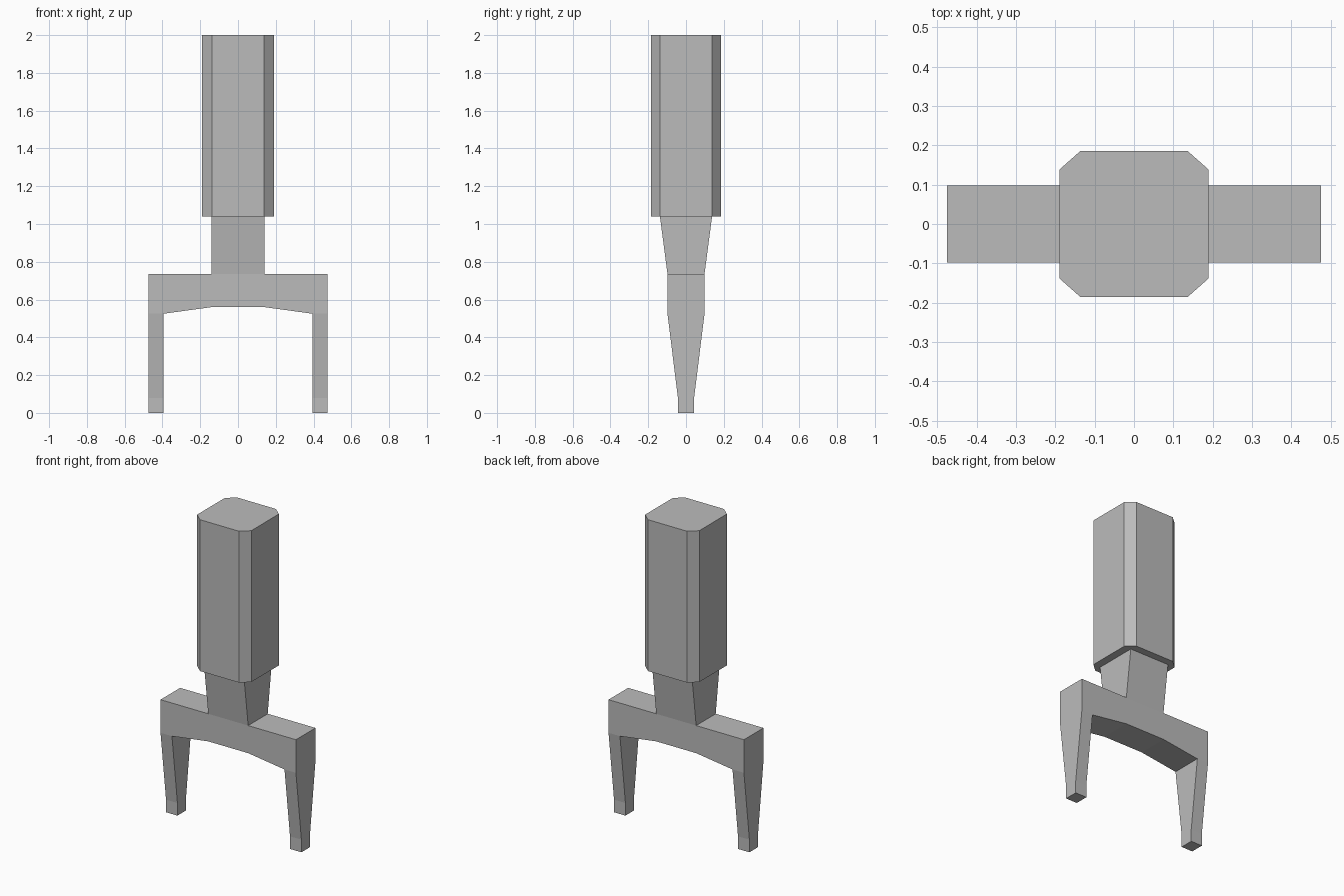
import bpy
import bmesh

cube = bpy.data.objects.get("Cube")
if cube:
    bpy.data.objects.remove(cube)

grey = bpy.data.materials.new("plain_grey")
grey.use_nodes = True
colour = (0.5, 0.5, 0.5, 1)
grey.diffuse_color = colour
grey.node_tree.nodes["Principled BSDF"].inputs["Base Color"].default_value = colour


def finish(name, bm):
    bmesh.ops.remove_doubles(bm, verts=bm.verts, dist=1e-4)
    bmesh.ops.recalc_face_normals(bm, faces=bm.faces)
    mesh = bpy.data.meshes.new(name)
    bm.to_mesh(mesh)
    bm.free()
    mesh.materials.append(grey)
    obj = bpy.data.objects.new(name, mesh)
    bpy.context.collection.objects.link(obj)
    return obj


def prism(bm, front):
    """Thicken a front outline of (x, z) points to the depth at each height."""
    rings = [[bm.verts.new((x, s * depth(z), z)) for x, z in front] for s in (-1, 1)]
    bm.faces.new(rings[0])
    bm.faces.new(rings[1])
    return rings


# Half thickness of the fork at each height
LEVELS = [(0, 0.043), (0.08, 0.043), (0.525, 0.098), (0.735, 0.098), (1.04, 0.138)]


def depth(z):
    for (z0, d0), (z1, d1) in zip(LEVELS, LEVELS[1:]):
        if z <= z1:
            return d0 + (d1 - d0) * (z - z0) / (z1 - z0)
    return LEVELS[-1][1]


# Fork: front panels of the neck, crossbar and two tapering prongs
foot, ankle, knee, shoulder, collar = [z for z, _ in LEVELS]
neck_x, inner, outer, arch = 0.14, 0.395, 0.475, 0.56
half_panels = [
    [(0, shoulder), (neck_x, shoulder), (neck_x, collar), (0, collar)],
    [(0, arch), (neck_x, arch), (neck_x, shoulder), (0, shoulder)],
    [(neck_x, arch), (inner, knee), (inner, shoulder), (neck_x, shoulder)],
    [(inner, knee), (outer, knee), (outer, shoulder), (inner, shoulder)],
    [(inner, ankle), (outer, ankle), (outer, knee), (inner, knee)],
    [(inner, foot), (outer, foot), (outer, ankle), (inner, ankle)],
]
bm = bmesh.new()
for panel in half_panels:
    for side in (-1, 1):
        prism(bm, [(side * x, z) for x, z in panel])
bmesh.ops.remove_doubles(bm, verts=bm.verts, dist=1e-4)
# Close the rim between the front and back panels
twin = {(round(v.co.x, 3), round(v.co.z, 3)): v for v in bm.verts if v.co.y > 0}
for edge in [e for e in bm.edges if e.is_boundary and e.verts[0].co.y < 0]:
    a, b = edge.verts
    back = [twin[(round(v.co.x, 3), round(v.co.z, 3))] for v in (b, a)]
    bm.faces.new([a, b] + back)
finish("fork", bm)

# Handle: upright block with chamfered corners
hx, hy, cx, cy, top = 0.19, 0.185, 0.137, 0.138, 2.0
quarter = [(hx, cy), (cx, hy)]
outline = []
for sx, sy in ((1, 1), (-1, 1), (-1, -1), (1, -1)):
    corner = [(sx * x, sy * y) for x, y in quarter]
    outline += corner if sx == sy else corner[::-1]
bm = bmesh.new()
base = bm.faces.new([bm.verts.new((x, y, collar)) for x, y in outline])
made = bmesh.ops.extrude_face_region(bm, geom=[base], use_keep_orig=True)["geom"]
for v in made:
    if isinstance(v, bmesh.types.BMVert):
        v.co.z = top
finish("handle", bm)
